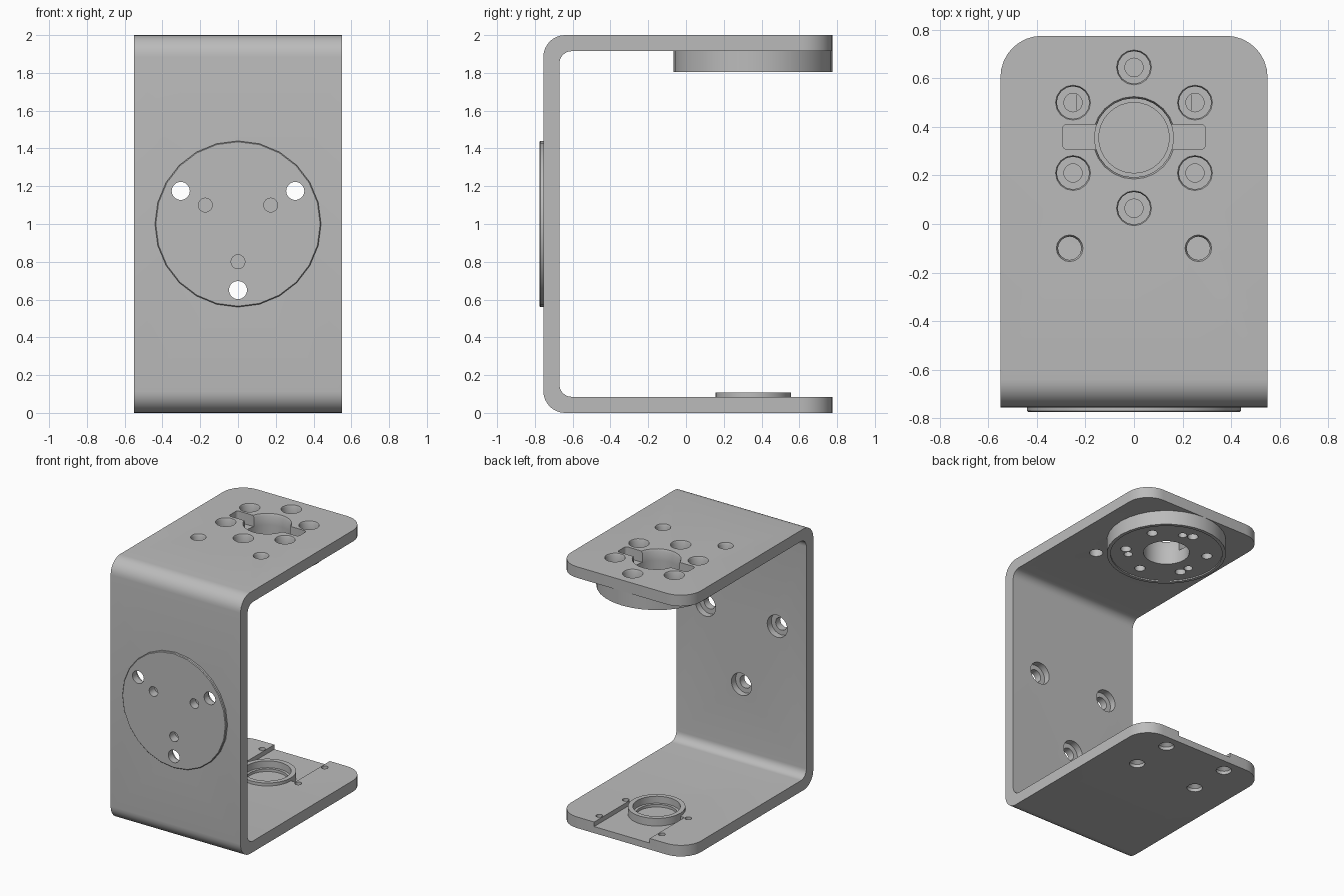
import bpy, bmesh
from math import sin, cos, pi, radians
from mathutils import Matrix, Vector

cube = bpy.data.objects.get("Cube")
if cube:
    bpy.data.objects.remove(cube, do_unlink=True)

GREY = (0.5, 0.5, 0.5, 1)
metal = bpy.data.materials.new("plain grey metal")
metal.use_nodes = True
metal.diffuse_color = GREY
metal.node_tree.nodes["Principled BSDF"].inputs["Base Color"].default_value = GREY

ALONG_Z = Matrix()
ALONG_Y = Matrix.Rotation(-pi / 2, 4, 'X')
HALF, WALL, BACK, FRONT, TOP = 0.55, 0.085, 0.775, -0.755, 2.0
HUB_Y = 0.355


def finish(name, bm):
    bmesh.ops.recalc_face_normals(bm, faces=bm.faces)
    mesh = bpy.data.meshes.new(name)
    bm.to_mesh(mesh)
    bm.free()
    mesh.materials.append(metal)
    ob = bpy.data.objects.new(name, mesh)
    bpy.context.collection.objects.link(ob)
    return ob


def lathe(name, centre, profile, sides=24, axis=ALONG_Z):
    """Solid of revolution from (radius, height) steps."""
    bm = bmesh.new()
    rings = [[bm.verts.new((r * cos(2 * pi * i / sides), r * sin(2 * pi * i / sides), h))
              for i in range(sides)] for r, h in profile]
    for a, b in zip(rings, rings[1:]):
        for i in range(sides):
            j = (i + 1) % sides
            bm.faces.new((a[i], a[j], b[j], b[i]))
    bm.faces.new(rings[0])
    bm.faces.new(rings[-1])
    bm.transform(Matrix.Translation(centre) @ axis)
    return finish(name, bm)


def box(name, low, high, corner=0):
    bm = bmesh.new()
    low, high = Vector(low), Vector(high)
    bmesh.ops.create_cube(bm, size=1, matrix=Matrix.Translation((low + high) / 2)
                          @ Matrix.Diagonal((*(high - low), 1)))
    if corner:
        upright = [e for e in bm.edges if abs(e.verts[0].co.z - e.verts[1].co.z) > 0.01]
        bmesh.ops.bevel(bm, geom=upright, offset=corner, segments=4, profile=0.5, affect='EDGES')
    return finish(name, bm)


def cut(cutter, *targets):
    """Subtract the cutter from each target, then discard it."""
    for ob in targets:
        mod = ob.modifiers.new("cut", 'BOOLEAN')
        mod.operation, mod.solver, mod.object = 'DIFFERENCE', 'EXACT', cutter
        graph = bpy.context.evaluated_depsgraph_get()
        graph.update()
        mesh = bpy.data.meshes.new_from_object(ob.evaluated_get(graph))
        ob.modifiers.clear()
        ob.data = mesh
    bpy.data.objects.remove(cutter, do_unlink=True)


def arc(y, z, r, start, end, steps=8):
    return [(y + r * cos(radians(start + (end - start) * i / steps)),
             z + r * sin(radians(start + (end - start) * i / steps))) for i in range(steps + 1)]


def polar(radius, angles):
    return [(radius * cos(radians(a)), radius * sin(radians(a))) for a in angles]


# U-shaped bracket: bent strip profile swept across the width
R_OUT, R_IN = 0.115, 0.065
inner = FRONT + WALL
profile = [(BACK, TOP)] + arc(FRONT + R_OUT, TOP - R_OUT, R_OUT, 90, 180)
profile += arc(FRONT + R_OUT, R_OUT, R_OUT, 180, 270) + [(BACK, 0), (BACK, WALL)]
profile += arc(inner + R_IN, WALL + R_IN, R_IN, 270, 180)
profile += arc(inner + R_IN, TOP - WALL - R_IN, R_IN, 180, 90) + [(BACK, TOP - WALL)]
bm = bmesh.new()
side = bm.faces.new([bm.verts.new((-HALF, y, z)) for y, z in profile])
sweep = bmesh.ops.extrude_face_region(bm, geom=[side])
bmesh.ops.translate(bm, vec=(2 * HALF, 0, 0),
                    verts=[v for v in sweep["geom"] if isinstance(v, bmesh.types.BMVert)])
# rounded free corners of both arms
corners = [e for e in bm.edges if all(v.co.y > BACK - 0.001 for v in e.verts)
           and abs(e.verts[0].co.x - e.verts[1].co.x) < 0.001]
bmesh.ops.bevel(bm, geom=corners, offset=0.17, segments=8, profile=0.5, affect='EDGES')
bracket = finish("bracket", bm)

# discs and boss
top_hub = lathe("top_hub", (0, HUB_Y, 0), [(0.42, 1.805), (0.42, TOP - WALL)], 32)
front_disc = lathe("front_disc", (0, 0, 1),
                   [(0.435, -0.775), (0.44, -0.77), (0.44, -0.754)], 24, ALONG_Y)
bearing_boss = lathe("bearing_boss", (0, HUB_Y, 0), [(0.2, 0.04), (0.2, 0.108)], 32)

# top arm: central bore with side slot, recessed underside of the hub
cut(box("slot", (-0.295, HUB_Y - 0.048, 1.85), (0.295, HUB_Y + 0.055, 2.1), 0.02), bracket)
cut(lathe("bore", (0, HUB_Y, 0), [(0.163, 1.7), (0.163, 1.985), (0.17, 2), (0.175, 2.01)]),
    bracket, top_hub)
cut(lathe("hub_recess", (0, HUB_Y, 0), [(0.395, 1.7), (0.395, 1.815)], 32), top_hub)

# top arm: ring of counterbored screw holes
for x, y in polar(0.29, range(30, 390, 60)):
    cut(lathe("screw_hole", (x, y + HUB_Y, 0),
              [(0.038, 1.7), (0.038, 1.9), (0.067, 1.9), (0.067, 1.99), (0.072, 2), (0.077, 2.01)], 16),
        bracket, top_hub)
for x, y in polar(0.27, (75, 195, 315)):
    cut(lathe("pin_hole", (x, y + HUB_Y, 0), [(0.031, 1.7), (0.031, 1.87)], 16), top_hub)
for x in (-0.265, 0.265):
    cut(lathe("arm_hole", (x, -0.1, 0), [(0.048, 1.7), (0.048, 1.985), (0.055, 2), (0.06, 2.01)], 16),
        bracket)

# front wall: through holes counterbored from inside, and blind pin holes
for x, z in polar(0.35, (30, 150, 270)):
    cut(lathe("wall_hole", (x, 0, z + 1),
              [(0.048, -0.9), (0.048, -0.72), (0.085, -0.72), (0.085, -0.6)], 20, ALONG_Y),
        bracket, front_disc)
for x, z in polar(0.2, (30, 150, 270)):
    cut(lathe("blind_hole", (x, 0, z + 1), [(0.037, -0.9), (0.037, -0.71)], 16, ALONG_Y),
        bracket, front_disc)

# bottom arm: open channel, bearing pocket and countersunk holes
cut(box("channel", (-0.235, HUB_Y, 0.05), (0.235, 0.9, 0.2)), bracket)
cut(lathe("pocket", (0, HUB_Y, 0),
          [(0.145, 0.035), (0.145, 0.055), (0.165, 0.055), (0.165, 0.2)], 32),
    bracket, bearing_boss)
for x in (-0.265, 0.265):
    for y in (0.35, 0.67):
        cut(lathe("countersunk_hole", (x, y, 0),
                  [(0.055, -0.02), (0.055, 0.025), (0.024, 0.05), (0.024, 0.3)], 16), bracket)

# smooth curved walls, crisp edges
bpy.ops.object.select_all(action='DESELECT')
for ob in (bracket, top_hub, front_disc, bearing_boss):
    ob.select_set(True)
bpy.context.view_layer.objects.active = bracket
bpy.ops.object.shade_smooth_by_angle(angle=radians(30))
